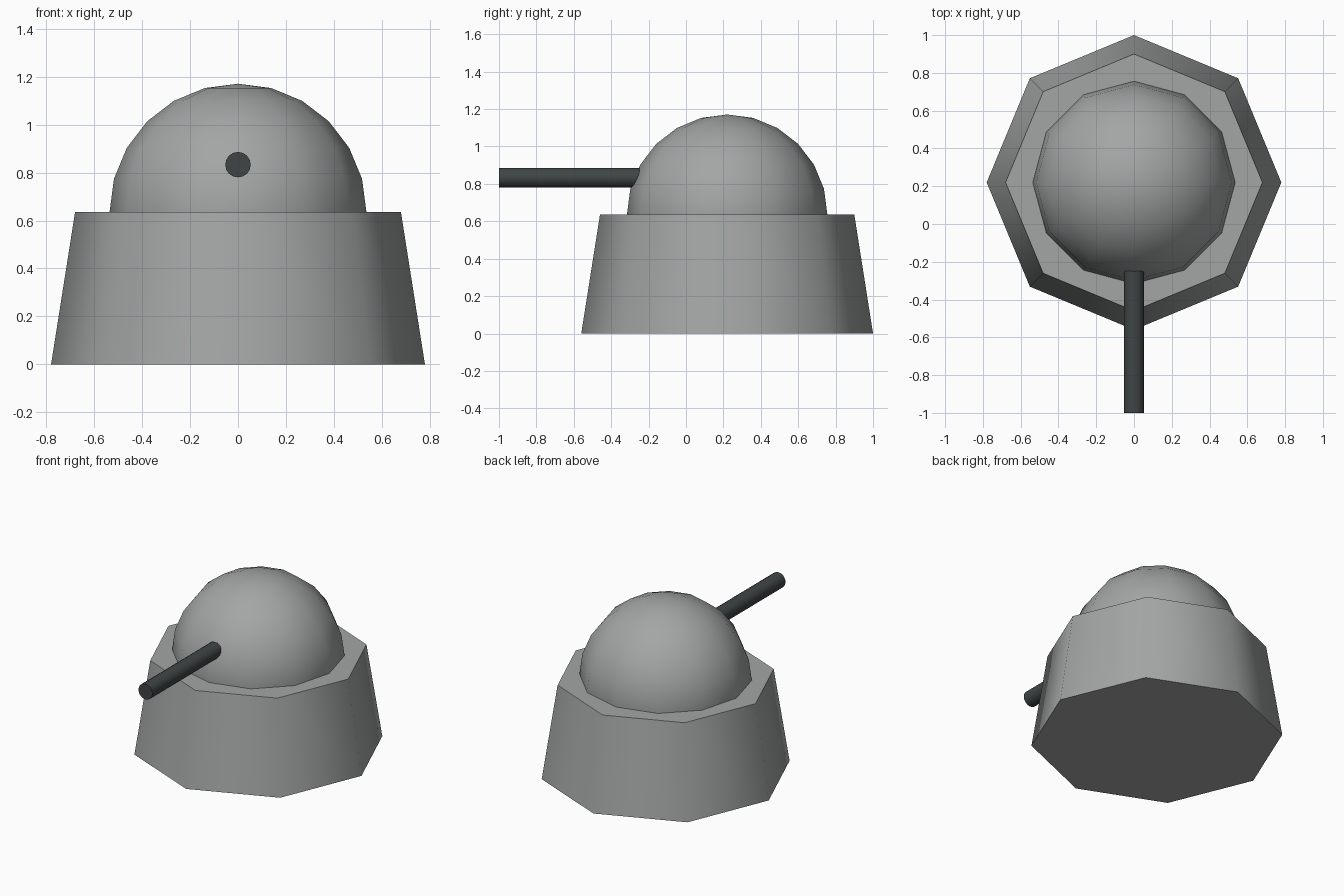
import bpy
from math import radians

cube = bpy.data.objects.get("Cube")
if cube:
    bpy.data.objects.remove(cube, do_unlink=True)

CENTRE_Y = 0.22
BASE_TOP = 0.635


def make_material(name, colour):
    mat = bpy.data.materials.new(name)
    mat.use_nodes = True
    mat.diffuse_color = colour
    mat.node_tree.nodes["Principled BSDF"].inputs["Base Color"].default_value = colour
    return mat


def finish(name, mat):
    obj = bpy.context.object
    obj.name = name
    obj.data.materials.append(mat)
    bpy.ops.object.shade_smooth_by_angle(angle=radians(60))
    return obj


grey = make_material("light grey", (0.36, 0.38, 0.37, 1))
dark = make_material("dark gunmetal", (0.05, 0.06, 0.06, 1))

# Tapered octagonal base
bpy.ops.mesh.primitive_cone_add(vertices=8, radius1=0.78, radius2=0.68, depth=BASE_TOP,
                                location=(0, CENTRE_Y, BASE_TOP / 2))
finish("turret_base", grey)

# Twelve-sided dome, lower half hidden in the base
bpy.ops.mesh.primitive_uv_sphere_add(segments=12, ring_count=12, radius=0.536,
                                     location=(0, CENTRE_Y, BASE_TOP))
finish("turret_dome", grey)

# Barrel pointing forward, rooted inside the dome
bpy.ops.mesh.primitive_cylinder_add(vertices=16, radius=0.053, depth=0.9,
                                    location=(0, -0.55, 0.833), rotation=(radians(90), 0, 0))
finish("gun_barrel", dark)
